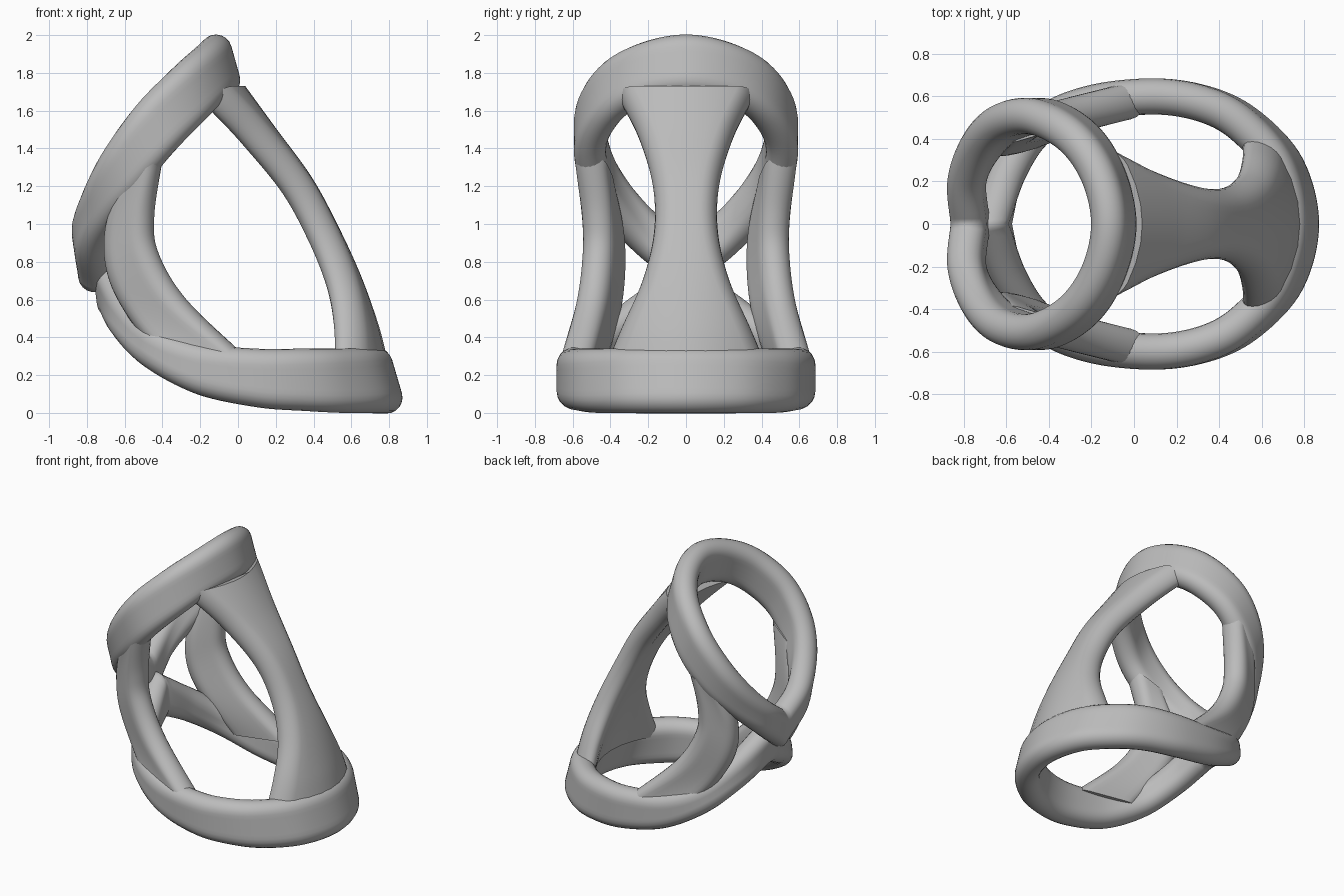
import bpy, bmesh, math
from mathutils import Vector

cube = bpy.data.objects.get("Cube")
if cube:
    bpy.data.objects.remove(cube)

grey = bpy.data.materials.new("plain grey")
grey.use_nodes = True
colour = (0.5, 0.5, 0.5, 1)
grey.diffuse_color = colour
grey.node_tree.nodes["Principled BSDF"].inputs["Base Color"].default_value = colour

RADIUS = 0.085
STEPS = 8


def spline(points, symmetric=False):
    """Catmull-Rom resampling; a symmetric path starts level across y = 0."""
    pts = [Vector(p) for p in points]
    before = pts[1] * Vector((1, -1, 1)) if symmetric else 2 * pts[0] - pts[1]
    if symmetric:
        before = Vector((pts[1].x, -pts[1].y, pts[1].z))
    pts = [before] + pts + [2 * pts[-1] - pts[-2]]
    out = []
    for a, b, c, d in zip(pts, pts[1:], pts[2:], pts[3:]):
        for i in range(STEPS):
            t = i / STEPS
            out.append(0.5 * (2 * b + (c - a) * t + (2 * a - 5 * b + 4 * c - d) * t**2
                              + (3 * b - 3 * c + d - a) * t**3))
    return out + [pts[-2]]


def section(half):
    """Rounded strip outline: across the width and through the thickness."""
    flat = half - RADIUS
    pts = []
    for side in (1, -1):
        for i in range(11):
            a = math.pi * (i / 10 - 0.5)
            pts.append((side * (flat + RADIUS * math.cos(a)), side * RADIUS * math.sin(a)))
        for i in range(1, 6):
            pts.append((side * flat * (1 - i / 3), side * RADIUS))
    return pts


def skin(name, loops, capped, mirrored):
    """Join section loops into a smooth solid, optionally mirrored in y."""
    bm = bmesh.new()
    rows = [[bm.verts.new(p) for p in loop] for loop in loops]
    n = len(rows[0])
    for r, s in zip(rows, rows[1:]):
        for i in range(n):
            bm.faces.new((r[i], r[(i + 1) % n], s[(i + 1) % n], s[i]))
    if capped:
        bm.faces.new(rows[0])
        bm.faces.new(rows[-1])
    bmesh.ops.recalc_face_normals(bm, faces=bm.faces[:])
    mesh = bpy.data.meshes.new(name)
    bm.to_mesh(mesh)
    bm.free()
    mesh.materials.append(grey)
    obj = bpy.data.objects.new(name, mesh)
    bpy.context.collection.objects.link(obj)
    if mirrored:
        mod = obj.modifiers.new("Mirror", "MIRROR")
        mod.use_axis = (False, True, False)
    bpy.ops.object.select_all(action="DESELECT")
    obj.select_set(True)
    bpy.context.view_layer.objects.active = obj
    bpy.ops.object.shade_smooth_by_angle(angle=math.radians(40))


def band(name, stations, joined):
    """Sweep a mirrored strip between two edge paths; joined halves meet at y = 0."""
    first = spline([s[0] for s in stations], joined)
    second = spline([s[1] for s in stations], joined)
    mids = [(a + b) / 2 for a, b in zip(first, second)]
    last = len(mids) - 1
    loops = []
    for i, mid in enumerate(mids):
        across = (first[i] - second[i]) / 2
        half = across.length
        across.normalize()
        tangent = mids[min(i + 1, last)] - mids[max(i - 1, 0)]
        normal = tangent.cross(across).normalized()
        if joined and i in (0, last):
            normal.y = 0
            if i == last:
                normal = normal.normalized() * min(1.4, 1 / normal.length)
            else:
                normal.normalize()
        loop = [mid + across * u + normal * v for u, v in section(half)]
        if joined:
            for p in loop:
                p.y = max(p.y, 0)
        loops.append(loop)
    skin(name, loops, not joined, True)


# Upper loop, from its peak round to the rear notch
band("upper_ring", [
    ((-.14, 0, 2.0), (-.05, 0, 1.68)),
    ((-.19, .23, 1.955), (-.1, .23, 1.64)),
    ((-.32, .41, 1.845), (-.2, .4, 1.53)),
    ((-.51, .505, 1.66), (-.35, .5, 1.37)),
    ((-.67, .48, 1.45), (-.5, .49, 1.19)),
    ((-.77, .37, 1.26), (-.64, .4, 1.02)),
    ((-.81, .19, 1.08), (-.76, .23, .82)),
    ((-.79, 0, .94), (-.75, 0, .64)),
], True)

# Lower loop, from the broad end round to the rear crossing
band("lower_ring", [
    ((.71, 0, .34), (.81, 0, .0)),
    ((.65, .27, .34), (.74, .27, .0)),
    ((.5, .46, .34), (.56, .46, .0)),
    ((.33, .56, .34), (.36, .56, .01)),
    ((.1, .6, .34), (.1, .6, .03)),
    ((-.2, .57, .37), (-.22, .56, .1)),
    ((-.42, .47, .46), (-.48, .44, .24)),
    ((-.57, .27, .62), (-.61, .24, .38)),
    ((-.69, 0, .82), (-.65, 0, .5)),
], True)

# Side straps linking the loops
band("side_strap", [
    ((-.4, .52, 1.35), (-.64, .45, 1.2)),
    ((-.45, .5, 1.05), (-.7, .38, .95)),
    ((-.43, .5, .85), (-.68, .37, .72)),
    ((-.28, .53, .6), (-.57, .4, .5)),
    ((.05, .595, .29), (-.4, .49, .28)),
], False)

# Waisted main strap: x, z, half width and backward bow of the edges
path = spline([(-.03, 1.68, .36), (.13, 1.46, .25), (.32, 1.2, .175), (.455, .95, .17),
               (.57, .7, .23), (.66, .45, .34), (.71, .26, .42)])
loops = []
for i, (x, z, half) in enumerate(path):
    step = path[min(i + 1, len(path) - 1)] - path[max(i - 1, 0)]
    out = Vector((-step.y, 0, step.x)).normalized()
    bow = 0.9 * half * half
    loops.append([Vector((x, u, z)) + out * v - Vector((bow * (u / half) ** 2, 0, 0))
                  for u, v in section(half)])
skin("main_strap", loops, True, False)
